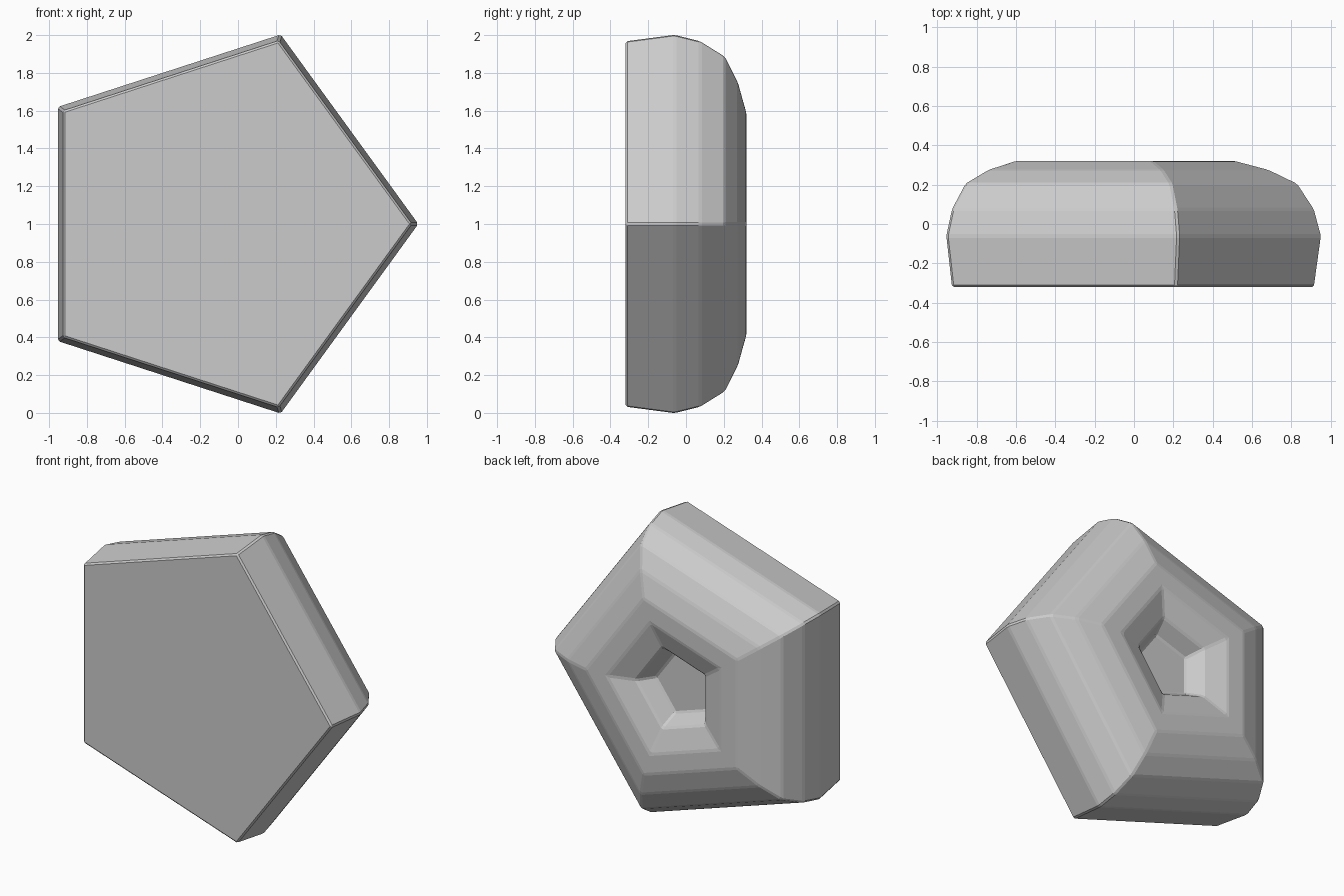
import bpy, bmesh, math

if "Cube" in bpy.data.objects:
    bpy.data.objects.remove(bpy.data.objects["Cube"])

# Cross-section of the shell, front to back then into the dish: (radius, y)
PROFILE = [(1.02, -0.32), (1.056, -0.06), (1.02, 0.075), (0.935, 0.205),
           (0.79, 0.275), (0.62, 0.32), (0.465, 0.32), (0.285, 0.265), (0.212, 0.16)]
SIDES = 5
CENTRE_X = -0.10

bm = bmesh.new()

def ring(r, y):
    pts = []
    for i in range(SIDES):
        a = 2 * math.pi * i / SIDES
        pts.append(bm.verts.new((CENTRE_X + r * math.cos(a), y, 1 + r * math.sin(a))))
    return pts

# Stepped pentagonal shell
rings = [ring(r, y) for r, y in PROFILE]
for a, b in zip(rings, rings[1:]):
    for i in range(SIDES):
        j = (i + 1) % SIDES
        bm.faces.new((a[i], a[j], b[j], b[i]))
# Flat front plate and dish floor
bm.faces.new(rings[0])
bm.faces.new(rings[-1])
bmesh.ops.recalc_face_normals(bm, faces=bm.faces)

mesh = bpy.data.meshes.new("pentagon_shell")
bm.to_mesh(mesh)
bm.free()
shell = bpy.data.objects.new("pentagon_shell", mesh)
bpy.context.collection.objects.link(shell)

# Narrow chamfers on every edge
bevel = shell.modifiers.new("chamfer", 'BEVEL')
bevel.width = 0.01
bevel.segments = 1
bevel.limit_method = 'ANGLE'
bevel.angle_limit = math.radians(5)
